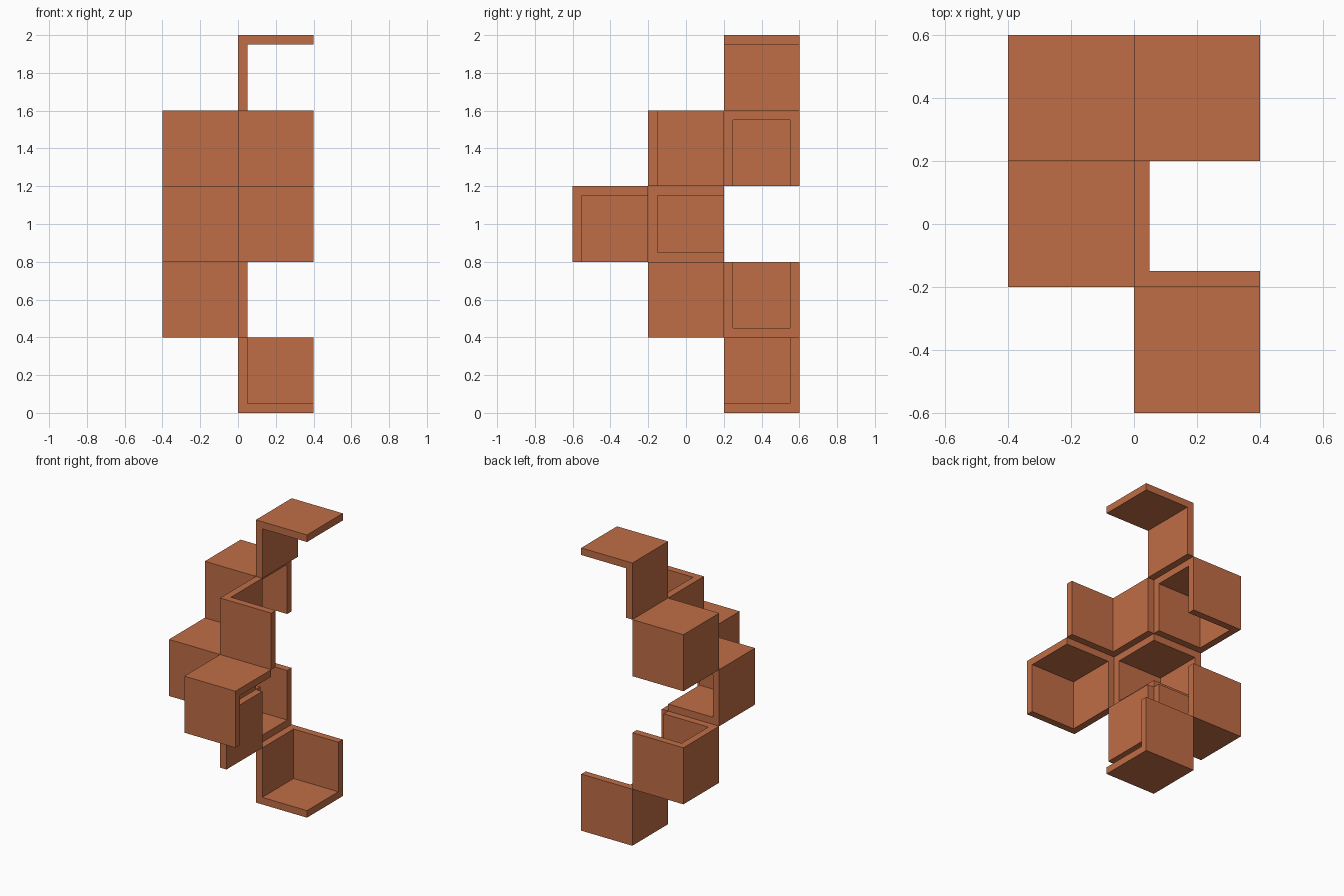
import bpy
import bmesh
from mathutils import Vector

CELL = 0.4    # edge of one cubic cell
WALL = 0.05   # panel thickness

cube = bpy.data.objects.get("Cube")
if cube:
    bpy.data.objects.remove(cube, do_unlink=True)

clay = bpy.data.materials.new("terracotta")
clay.use_nodes = True
color = (0.53, 0.153, 0.061, 1.0)
clay.diffuse_color = color
clay.node_tree.nodes["Principled BSDF"].inputs["Base Color"].default_value = color

DIRECTIONS = {
    "right": Vector((-1, 0, 0)),
    "left": Vector((1, 0, 0)),
    "front": Vector((0, -1, 0)),
    "back": Vector((0, 1, 0)),
    "bottom": Vector((0, 0, -1)),
    "top": Vector((0, 0, 1)),
}


def open_box(name, column, row, level, walls):
    """Cubic cell that keeps only the named walls, thickened inward."""
    bm = bmesh.new()
    bmesh.ops.create_cube(bm, size=CELL)
    bm.normal_update()
    kept = [DIRECTIONS[w] for w in walls.split()]
    opened = [f for f in bm.faces if not any(f.normal.dot(d) > 0.9 for d in kept)]
    bmesh.ops.delete(bm, geom=opened, context="FACES")
    mesh = bpy.data.meshes.new(name)
    bm.to_mesh(mesh)
    bm.free()
    mesh.materials.append(clay)
    obj = bpy.data.objects.new(name, mesh)
    obj.location = Vector((column - 0.5, row, level + 0.5)) * CELL
    bpy.context.collection.objects.link(obj)
    shell = obj.modifiers.new("wall thickness", "SOLIDIFY")
    shell.thickness = WALL
    shell.offset = -1
    shell.use_even_offset = True


# Cells: column 0 right / 1 left, row -1 front / 0 middle / 1 back, level from the ground
open_box("base_corner", 1, 1, 0, "right back bottom")
open_box("lower_back_box", 0, 1, 1, "right front back bottom")
open_box("lower_middle_panel", 1, 0, 1, "right")
open_box("centre_box", 0, 0, 2, "right front bottom top")
open_box("front_corner", 1, -1, 2, "right front top")
open_box("upper_back_box", 0, 1, 3, "right front back top")
open_box("upper_middle_corner", 1, 0, 3, "right front")
open_box("top_bracket", 1, 1, 4, "right top")
